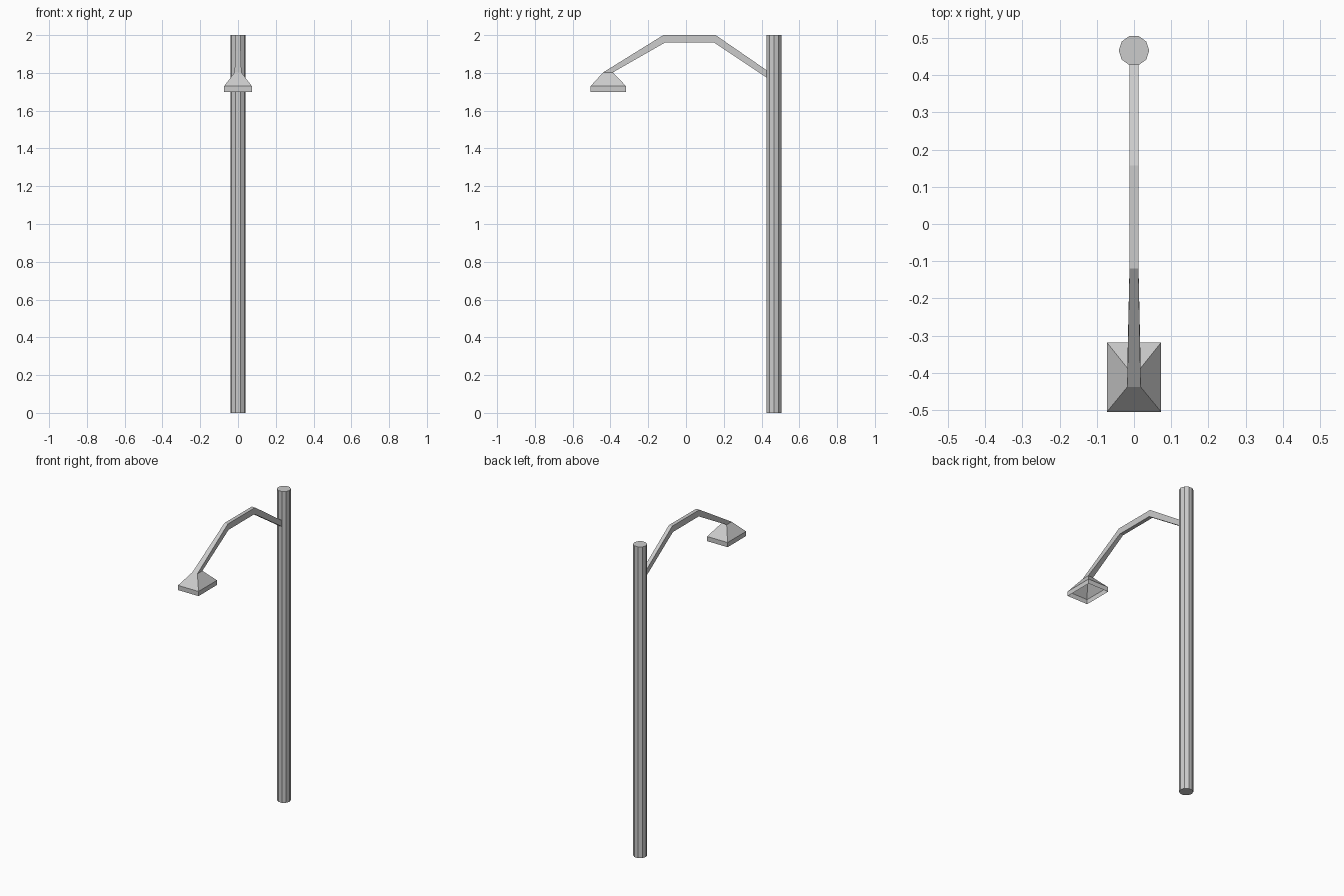
import bpy, bmesh
from math import pi

if "Cube" in bpy.data.objects:
    bpy.data.objects.remove(bpy.data.objects["Cube"])


def loft(name, stations):
    """Open four-sided tube; station = (half width, outer (y, z), inner (y, z))."""
    bm = bmesh.new()
    rings = []
    for w, (yo, zo), (yi, zi) in stations:
        rings.append([bm.verts.new(p) for p in
                      ((-w, yo, zo), (w, yo, zo), (w, yi, zi), (-w, yi, zi))])
    for a, b in zip(rings, rings[1:]):
        for i in range(4):
            j = (i + 1) % 4
            bm.faces.new((a[i], a[j], b[j], b[i]))
    bmesh.ops.recalc_face_normals(bm, faces=bm.faces)
    mesh = bpy.data.meshes.new(name)
    bm.to_mesh(mesh)
    bm.free()
    obj = bpy.data.objects.new(name, mesh)
    bpy.context.collection.objects.link(obj)
    return obj


# Pole: low-sided column with corners on the x axis
bpy.ops.mesh.primitive_cylinder_add(vertices=10, radius=0.041, depth=2,
                                    location=(0, 0.466, 1), rotation=(0, 0, pi / 2))
bpy.context.object.name = "pole"

# Bent arm, widening slightly toward the lamp
neck = (0.018, (-0.438, 1.803), (-0.387, 1.803))
loft("arm", [
    (0.012, (0.430, 1.812), (0.430, 1.773)),
    (0.012, (0.157, 2.0), (0.150, 1.96)),
    (0.012, (-0.120, 2.0), (-0.112, 1.96)),
    neck,
])

# Lamp shade: flared hood with a short skirt, open underneath
loft("lamp_shade", [
    neck,
    (0.073, (-0.505, 1.73), (-0.318, 1.73)),
    (0.073, (-0.505, 1.70), (-0.318, 1.70)),
])
